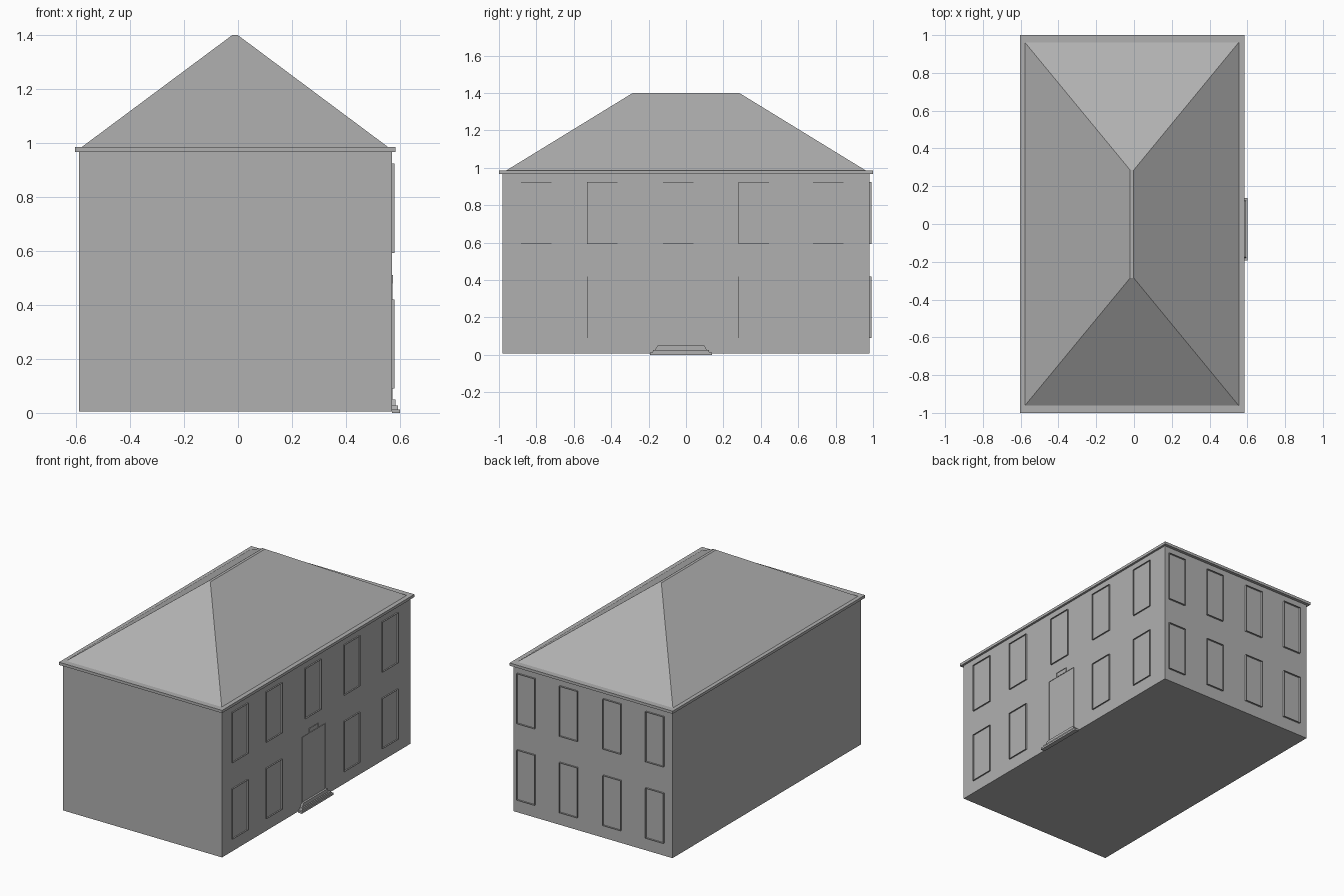
import bpy, bmesh

if "Cube" in bpy.data.objects:
    bpy.data.objects.remove(bpy.data.objects["Cube"])

# Plain mid-dark grey shared by the whole building
GREY = bpy.data.materials.new("grey")
GREY.diffuse_color = (0.435, 0.435, 0.435, 1)
GREY.use_nodes = True
GREY.node_tree.nodes["Principled BSDF"].inputs["Base Color"].default_value = GREY.diffuse_color


def loft(name, bottom, top):
    """Solid between two rectangles, each (x0, x1, y0, y1, z)."""
    bm = bmesh.new()
    rings = []
    for x0, x1, y0, y1, z in (bottom, top):
        rings.append([bm.verts.new(p) for p in
                      ((x0, y0, z), (x1, y0, z), (x1, y1, z), (x0, y1, z))])
    a, b = rings
    bm.faces.new(a[::-1])
    bm.faces.new(b)
    for i in range(4):
        j = (i + 1) % 4
        bm.faces.new((a[i], a[j], b[j], b[i]))
    mesh = bpy.data.meshes.new(name)
    bm.to_mesh(mesh)
    bm.free()
    mesh.materials.append(GREY)
    ob = bpy.data.objects.new(name, mesh)
    bpy.context.collection.objects.link(ob)
    return ob


def box(name, x0, x1, y0, y1, z0, z1):
    return loft(name, (x0, x1, y0, y1, z0), (x0, x1, y0, y1, z1))


def rim(name, x0, x1, y0, y1, z0, z1, axis):
    """Thin raised outline: a box hollowed out along one axis."""
    ob = box(name, x0, x1, y0, y1, z0, z1)
    bm = bmesh.new()
    bm.from_mesh(ob.data)
    bm.normal_update()
    ends = [f for f in bm.faces if abs(f.normal[axis]) > 0.9]
    bmesh.ops.delete(bm, geom=ends, context='FACES_ONLY')
    bm.to_mesh(ob.data)
    bm.free()
    solid = ob.modifiers.new("thickness", 'SOLIDIFY')
    solid.thickness = 0.0015
    return ob


WALL_X, WALL_Y = 0.57, 0.98

# Main block, eaves slab and hipped roof with a narrow flat ridge
box("walls", -0.588, WALL_X, -WALL_Y, WALL_Y, 0.006, 0.97)
box("eaves", -0.603, 0.584, -1.0, 1.0, 0.967, 0.985)
loft("hip_roof", (-0.578, 0.555, -0.962, 0.962, 0.985),
     (-0.02, -0.002, -0.285, 0.285, 1.4))

# Raised window surrounds on the long entrance side and on the back
for floor, z in (("lower", 0.09), ("upper", 0.593)):
    for i, y in enumerate((-0.80, -0.447, -0.042, 0.363, 0.76)):
        if floor == "lower" and i == 2:
            continue  # the door stands here
        rim(f"{floor}_side_window_{i}", WALL_X, WALL_X + 0.009,
            y - 0.082, y + 0.082, z, z + 0.33, 0)
    for i, x in enumerate((-0.462, -0.152, 0.165, 0.475)):
        rim(f"{floor}_back_window_{i}", x - 0.066, x + 0.066,
            WALL_Y, WALL_Y + 0.012, z, z + 0.33, 1)

# Shallow door surround with a small raised outline over it
DOOR_Y = -0.027
rim("door_surround", WALL_X, WALL_X + 0.003, DOOR_Y - 0.12, DOOR_Y + 0.12, 0.04, 0.48, 0)
rim("door_header", WALL_X, WALL_X + 0.004, DOOR_Y - 0.047, DOOR_Y + 0.047, 0.48, 0.51, 0)

# Entrance steps, the top one tapering
for i, (half, half_top, out, z0, z1) in enumerate((
        (0.165, 0.165, 0.030, 0.0, 0.013),
        (0.152, 0.148, 0.022, 0.013, 0.027),
        (0.138, 0.125, 0.013, 0.027, 0.05))):
    loft(f"step_{i}",
         (WALL_X, WALL_X + out, DOOR_Y - half, DOOR_Y + half, z0),
         (WALL_X, WALL_X + out, DOOR_Y - half_top, DOOR_Y + half_top, z1))
